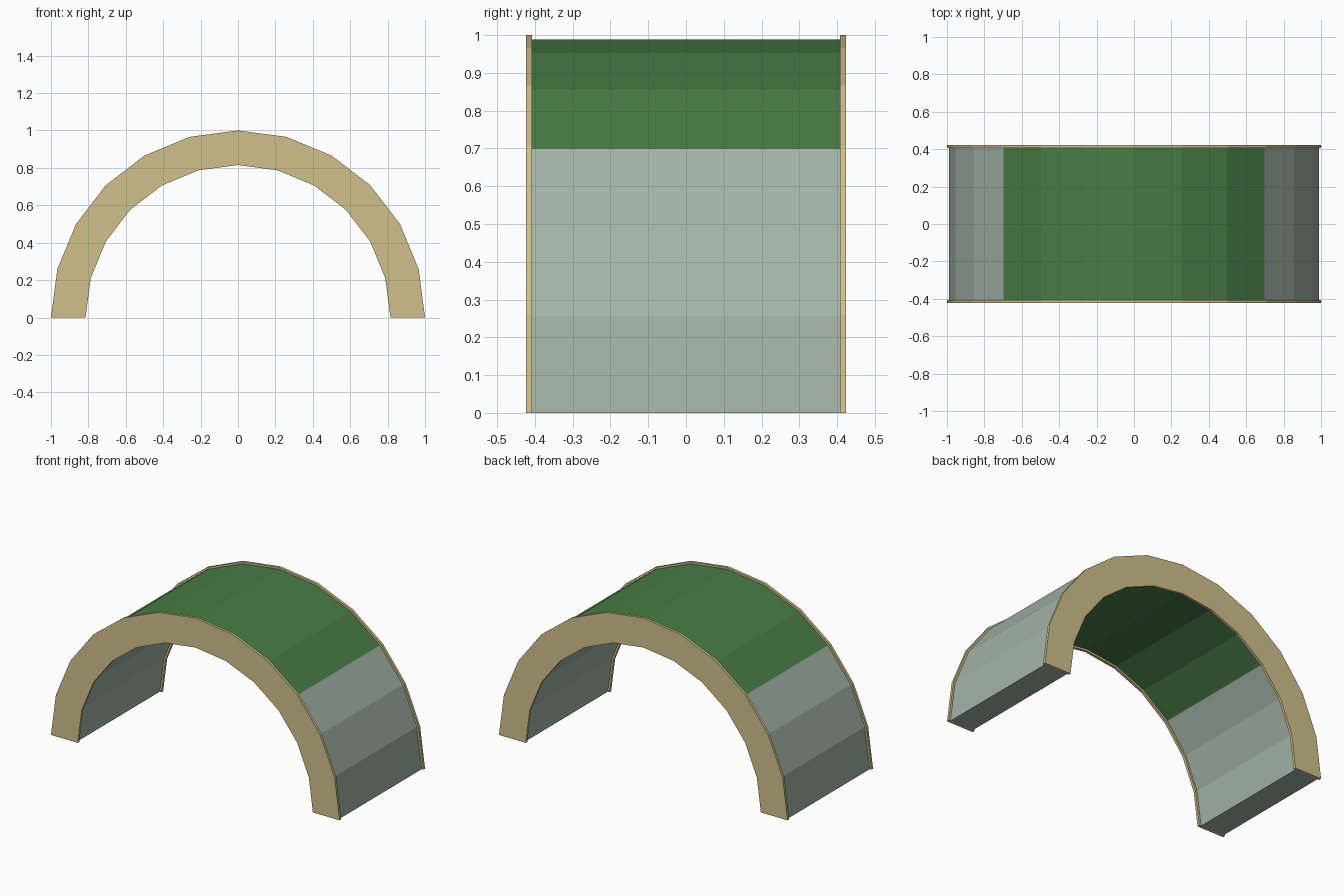
import bpy
import bmesh
from math import pi, cos, sin, atan2

SEGMENTS = 12

cube = bpy.data.objects.get("Cube")
if cube:
    bpy.data.objects.remove(cube, do_unlink=True)


def make_material(name, rgb):
    mat = bpy.data.materials.new(name)
    mat.use_nodes = True
    mat.diffuse_color = (*rgb, 1)
    mat.node_tree.nodes["Principled BSDF"].inputs["Base Color"].default_value = (*rgb, 1)
    return mat


sage = make_material("sage grey", (0.366, 0.456, 0.392))
green = make_material("leaf green", (0.065, 0.202, 0.061))
tan = make_material("sand tan", (0.64, 0.53, 0.26))


def make_arch(name, outer, inner, y_front, y_back, materials):
    """Half-ring profile in the xz plane, extruded along y."""
    bm = bmesh.new()
    rings = []
    for i in range(SEGMENTS + 1):
        a = pi * i / SEGMENTS
        corners = ((outer, y_front), (outer, y_back), (inner, y_back), (inner, y_front))
        rings.append([bm.verts.new((r * cos(a), y, r * sin(a))) for r, y in corners])
    for a, b in zip(rings, rings[1:]):
        for k in range(4):
            n = (k + 1) % 4
            bm.faces.new((a[k], a[n], b[n], b[k]))
    bm.faces.new(rings[0])
    bm.faces.new(rings[-1])
    bmesh.ops.recalc_face_normals(bm, faces=bm.faces)
    # The upper quarter turn takes the second colour, if there is one
    if len(materials) > 1:
        for face in bm.faces:
            c = face.calc_center_median()
            face.material_index = int(pi / 4 < atan2(c.z, c.x) < 3 * pi / 4)
    mesh = bpy.data.meshes.new(name)
    bm.to_mesh(mesh)
    bm.free()
    for mat in materials:
        mesh.materials.append(mat)
    obj = bpy.data.objects.new(name, mesh)
    bpy.context.collection.objects.link(obj)
    return obj


# Tunnel shell: sage legs with a green crown
make_arch("tunnel_shell", 0.988, 0.827, -0.407, 0.407, [sage, green])

# Slightly proud rims on both open ends
make_arch("front_rim", 1.0, 0.815, -0.423, -0.407, [tan])
make_arch("back_rim", 1.0, 0.815, 0.407, 0.423, [tan])
